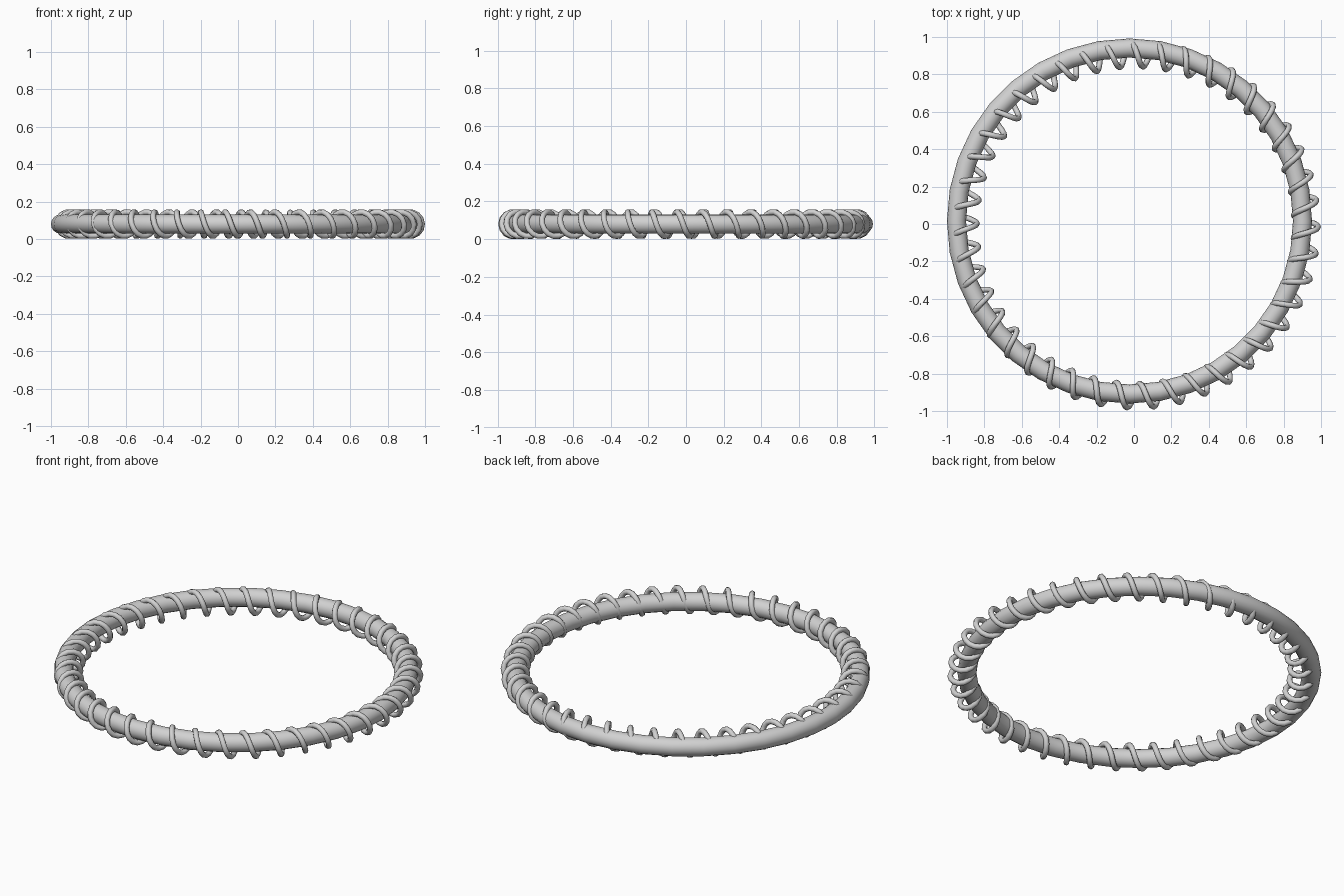
import bpy
from math import sin, cos, tau
from mathutils import Vector

cube = bpy.data.objects.get("Cube")
if cube:
    bpy.data.objects.remove(cube)

# Shared grey metal colour
grey = bpy.data.materials.new("light_grey")
grey.use_nodes = True
colour = (0.64, 0.64, 0.64, 1)
grey.diffuse_color = colour
grey.node_tree.nodes["Principled BSDF"].inputs["Base Color"].default_value = colour

HEIGHT = 0.08


def finish(obj, name):
    obj.name = name
    obj.data.materials.clear()
    obj.data.materials.append(grey)
    bpy.ops.object.shade_smooth()


# Plain ring, slightly off centre from the coil
bpy.ops.mesh.primitive_torus_add(
    location=(-0.024, 0.016, HEIGHT), major_radius=0.925, minor_radius=0.051,
    major_segments=36, minor_segments=16)
finish(bpy.context.object, "ring")

# Wire wound around the ring
TURNS, STEPS = 43, 14
COIL_RADIUS, WIND_RADIUS, WIRE_RADIUS = 0.912, 0.0645, 0.0155
centre = Vector((0.008, -0.006, HEIGHT))
curve = bpy.data.curves.new("coil_path", "CURVE")
curve.dimensions = "3D"
curve.bevel_depth = WIRE_RADIUS
curve.bevel_resolution = 2
spline = curve.splines.new("POLY")
spline.points.add(TURNS * STEPS - 1)
spline.use_cyclic_u = True
for i, point in enumerate(spline.points):
    around = tau * i / (TURNS * STEPS)
    wind = -TURNS * (around + 0.01)
    r = COIL_RADIUS + WIND_RADIUS * cos(wind)
    offset = Vector((r * cos(around), r * sin(around), WIND_RADIUS * sin(wind)))
    point.co = (*(centre + offset), 1)
coil = bpy.data.objects.new("coil", curve)
bpy.context.collection.objects.link(coil)
bpy.ops.object.select_all(action="DESELECT")
coil.select_set(True)
bpy.context.view_layer.objects.active = coil
bpy.ops.object.convert(target="MESH")
finish(bpy.context.object, "coil")
